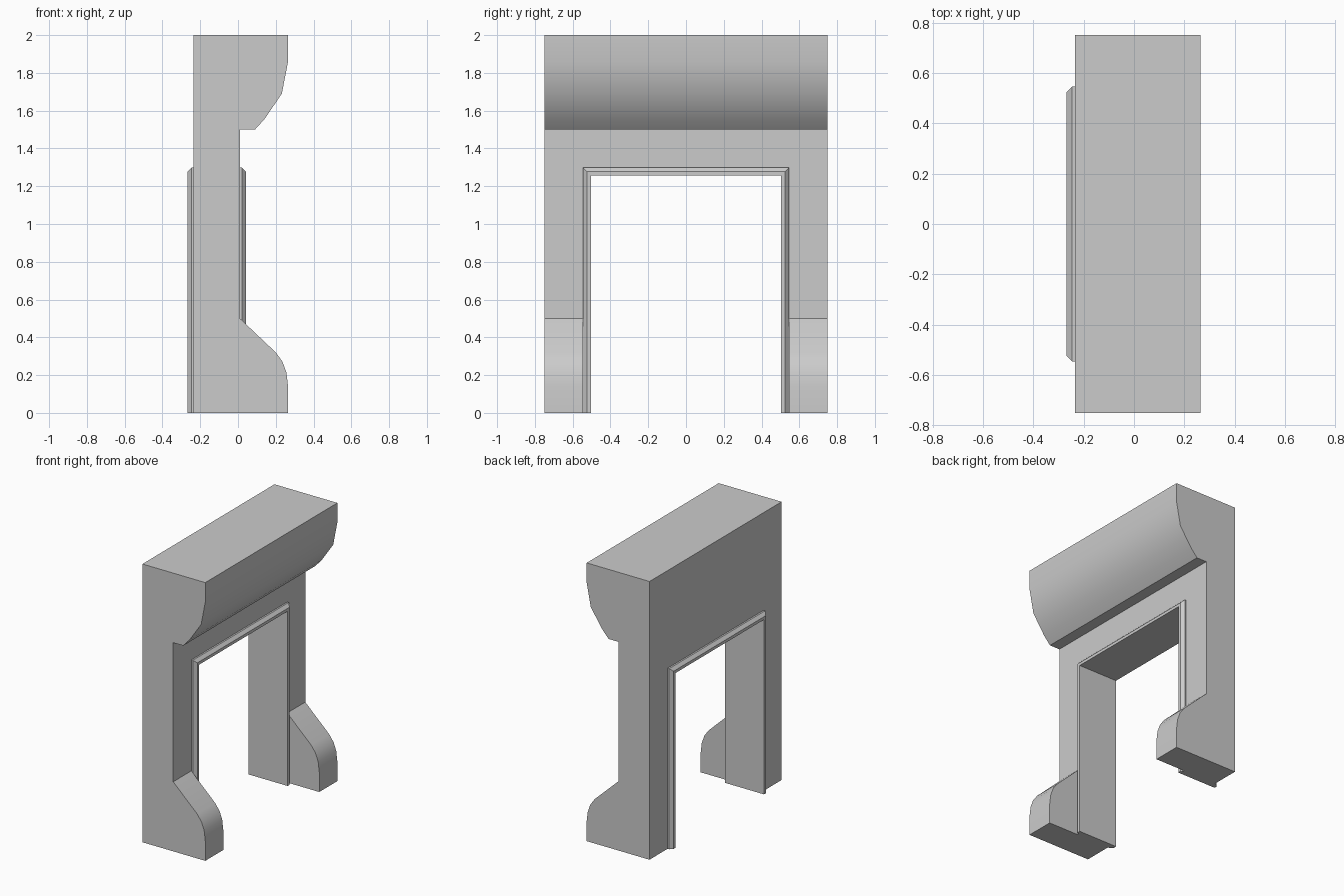
import bpy, math

if "Cube" in bpy.data.objects:
    bpy.data.objects.remove(bpy.data.objects["Cube"])

def make(name, verts, faces):
    mesh = bpy.data.meshes.new(name)
    mesh.from_pydata(verts, [], faces)
    obj = bpy.data.objects.new(name, mesh)
    bpy.context.collection.objects.link(obj)
    return obj

def extrude_y(name, profile, y0, y1):
    n = len(profile)
    verts = [(x, y, z) for y in (y0, y1) for x, z in profile]
    faces = [list(range(n)), list(range(2 * n - 1, n - 1, -1))]
    faces += [[i, i + n, (i + 1) % n + n, (i + 1) % n] for i in range(n)]
    return make(name, verts, faces)

BACK, FRONT, FACE = -0.235, 0.265, 0.01
HALF, TOP, TRIM = 0.503, 1.256, 0.042   # clear opening and trim width

# Wall: side profile with flared foot and overhanging head
profile = [(BACK, 0), (FRONT, 0), (FRONT, 0.14), (0.256, 0.215), (0.235, 0.272),
           (0.2, 0.32), (FACE, 0.5), (FACE, 1.5), (0.09, 1.5), (0.14, 1.555),
           (0.232, 1.69), (FRONT, 1.86), (FRONT, 2), (BACK, 2)]
wall = extrude_y("arch_wall", profile, -0.75, 0.75)

# Doorway cut
h = TOP + TRIM
cutter = extrude_y("doorway_cutter", [(-1, -1), (1, -1), (1, h), (-1, h)],
                   -HALF - TRIM, HALF + TRIM)
cutter.hide_render = True
cut = wall.modifiers.new("doorway", 'BOOLEAN')
cut.operation, cut.object, cut.solver = 'DIFFERENCE', cutter, 'EXACT'
bpy.context.view_layer.objects.active = wall
wall.select_set(True)
cutter.select_set(False)
bpy.ops.object.modifier_apply(modifier="doorway")
bpy.data.objects.remove(cutter)
bpy.ops.object.shade_smooth_by_angle(angle=math.radians(30))

# Door frame: chamfered trim section swept up one jamb, across, and down the other
section = [(BACK, TRIM), (BACK - 0.012, TRIM), (BACK - 0.033, 0.021), (BACK - 0.033, 0),
           (FACE + 0.033, 0), (FACE + 0.033, 0.021), (FACE + 0.012, TRIM), (FACE, TRIM)]
n = len(section)
verts = []
for side, up in ((-1, 0), (-1, 1), (1, 1), (1, 0)):
    verts += [(x, side * (HALF + d), up * (TOP + d)) for x, d in section]
faces = [[r * n + i, r * n + i + 1, (r + 1) * n + i + 1, (r + 1) * n + i]
         for r in range(3) for i in range(n - 1)]
faces += [list(range(n - 1, -1, -1)), list(range(3 * n, 4 * n))]
frame = make("door_frame", verts, faces)

# Consistent outward normals on the frame
bpy.ops.object.select_all(action='DESELECT')
frame.select_set(True)
bpy.context.view_layer.objects.active = frame
bpy.ops.object.mode_set(mode='EDIT')
bpy.ops.mesh.select_all(action='SELECT')
bpy.ops.mesh.normals_make_consistent(inside=False)
bpy.ops.object.mode_set(mode='OBJECT')
